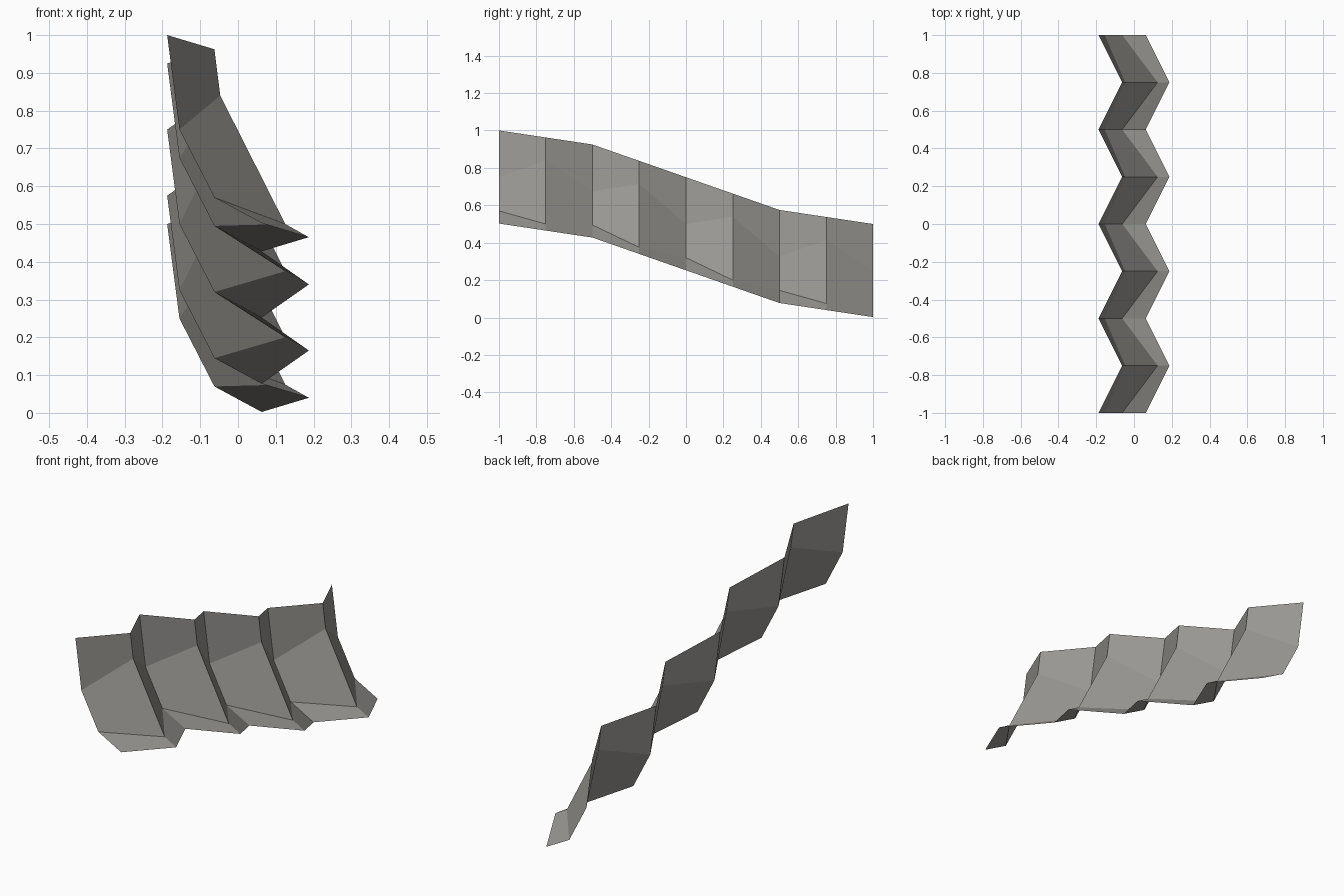
import bpy
import bmesh

cube = bpy.data.objects.get("Cube")
if cube:
    bpy.data.objects.remove(cube, do_unlink=True)

# Single grey sheet material
GREY = (0.33, 0.32, 0.30, 1.0)
mat = bpy.data.materials.new("warm grey")
mat.use_nodes = True
mat.diffuse_color = GREY
mat.node_tree.nodes["Principled BSDF"].inputs["Base Color"].default_value = GREY

# Cross-sections as (x, drop below the top edge): valley folds and ridge folds
VALLEY = [(-0.1875, 0), (-0.155, 0.25), (-0.0625, 0.43), (0.0625, 0.4975)]
RIDGE = [(-0.0625, 0), (-0.047, 0.1225), (0.125, 0.4625), (0.1875, 0.4975)]

# Height of the top edge at every second fold; ridges lie halfway between
VALLEY_TOPS = [1.0, 0.925, 0.75, 0.575, 0.5]
FOLDS = 2 * len(VALLEY_TOPS) - 1


def top_height(i):
    return (VALLEY_TOPS[i // 2] + VALLEY_TOPS[(i + 1) // 2]) / 2


# Pleated sheet: loft the alternating sections along y
bm = bmesh.new()
rows = []
for i in range(FOLDS):
    y = -1 + 2 * i / (FOLDS - 1)
    section = RIDGE if i % 2 else VALLEY
    rows.append([bm.verts.new((x, y, top_height(i) - drop)) for x, drop in section])

for a, b in zip(rows, rows[1:]):
    for j in range(len(a) - 1):
        bm.faces.new((a[j], a[j + 1], b[j + 1], b[j]))
bm.normal_update()

mesh = bpy.data.meshes.new("pleated_sheet")
bm.to_mesh(mesh)
bm.free()
mesh.materials.append(mat)
sheet = bpy.data.objects.new("pleated_sheet", mesh)
bpy.context.collection.objects.link(sheet)
